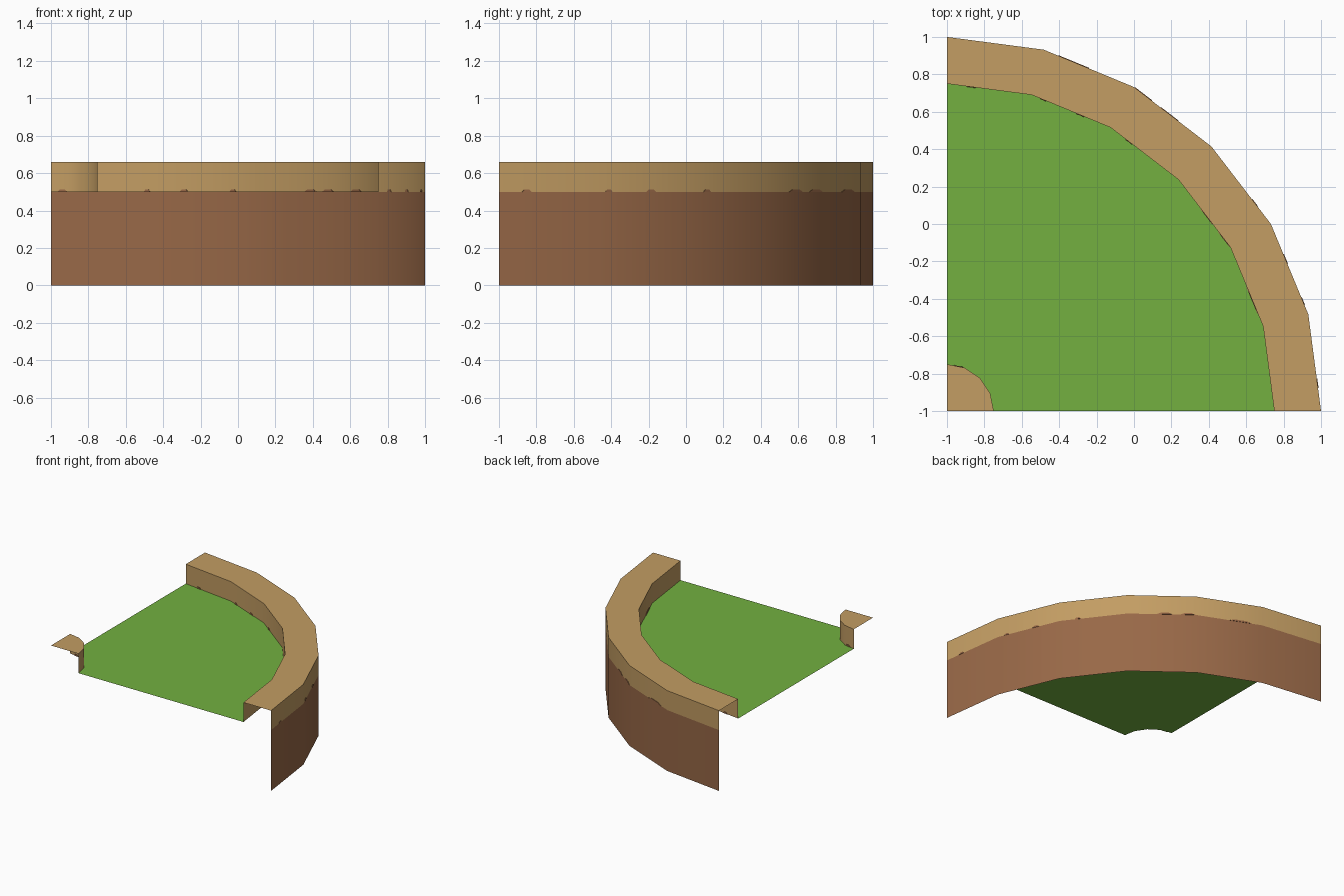
import bpy, bmesh, math

if "Cube" in bpy.data.objects:
    bpy.data.objects.remove(bpy.data.objects["Cube"])

CX = CY = -1.0                      # centre of the quarter circle
GROUND, TOP = 0.5, 0.66             # grass level, path level
OUTER, INNER, CORNER = 2.0, 1.75, 0.25


def material(name, rgb):
    m = bpy.data.materials.new(name)
    lin = [((c / 255 + 0.055) / 1.055) ** 2.4 for c in rgb]
    m.diffuse_color = (*lin, 1)
    m.use_nodes = True
    m.node_tree.nodes["Principled BSDF"].inputs["Base Color"].default_value = m.diffuse_color
    return m


TAN = material("tan path", (195, 157, 99))
BROWN = material("brown dirt", (152, 104, 71))
GREEN = material("green grass", (115, 176, 64))


def make(name, verts, faces, mat, smooth=False):
    me = bpy.data.meshes.new(name)
    me.from_pydata(verts, [], faces)
    me.materials.append(mat)
    for p in me.polygons:
        p.use_smooth = smooth
    ob = bpy.data.objects.new(name, me)
    bpy.context.collection.objects.link(ob)
    return ob


def arc(r, n, z):
    """Quarter circle points from +x round to +y."""
    return [(CX + r * math.cos(a), CY + r * math.sin(a), z)
            for a in (math.pi / 2 * i / n for i in range(n + 1))]


def wall(name, r, n, z0, z1, mat, outward=True):
    verts = arc(r, n, z0) + arc(r, n, z1)
    m = n + 1
    faces = [(i, i + 1, i + 1 + m, i + m) for i in range(n)]
    if not outward:
        faces = [f[::-1] for f in faces]
    make(name, verts, faces, mat, True)


# outer dirt bank and curved path with its two upright sides
wall("dirt_bank", OUTER, 6, 0, GROUND, BROWN)
wall("path_outer_side", OUTER, 6, GROUND, TOP, TAN)
wall("path_inner_side", INNER, 6, GROUND, TOP, TAN, outward=False)
make("path_top", arc(INNER, 6, TOP) + arc(OUTER, 6, TOP),
     [(i, i + 7, i + 8, i + 1) for i in range(6)], TAN)

# small corner piece of path
wall("corner_side", CORNER, 4, GROUND, TOP, TAN)
make("corner_top", [(CX, CY, TOP)] + arc(CORNER, 4, TOP), [tuple(range(6))], TAN)

# grass between the corner and the path
grass = arc(CORNER, 4, GROUND)[::-1] + arc(INNER, 6, GROUND)
make("grass", grass, [tuple(range(len(grass)))], GREEN)


# low dirt bumps along the foot of the path sides
def bump(name, r, n, angle, width, height=0.013):
    step = math.pi / 2 / n
    mid = (math.floor(angle / step) + 0.5) * step
    d = r * math.cos(step / 2)                    # distance to the flat facet
    along = d * math.tan(angle - mid)
    verts = []
    for off in (-0.003, 0.003):
        for u, z in ((-.5, 0), (.5, 0), (.25, 1), (-.25, 1)):
            t = along + u * width
            verts.append((CX + (d + off) * math.cos(mid) - t * math.sin(mid),
                          CY + (d + off) * math.sin(mid) + t * math.cos(mid),
                          GROUND + z * height))
    faces = [(3, 2, 1, 0), (4, 5, 6, 7)]
    faces += [(i, (i + 1) % 4, (i + 1) % 4 + 4, i + 4) for i in range(4)]
    make(name, verts, faces, BROWN)


BUMPS = [(.075, .05), (.295, .04), (.41, .05), (.56, .04), (.80, .07), (.85, .06), (.94, .06)]
for k, (s, w) in enumerate(BUMPS):
    a = math.asin(s)
    length = w / math.cos(a)
    bump(f"outer_bump_{k}", OUTER, 6, a, length)
    bump(f"inner_bump_{k}", INNER, 6, math.pi / 2 - a, length * INNER / OUTER)
bump("corner_bump", CORNER, 4, math.pi / 2 - 0.25, 0.05)
